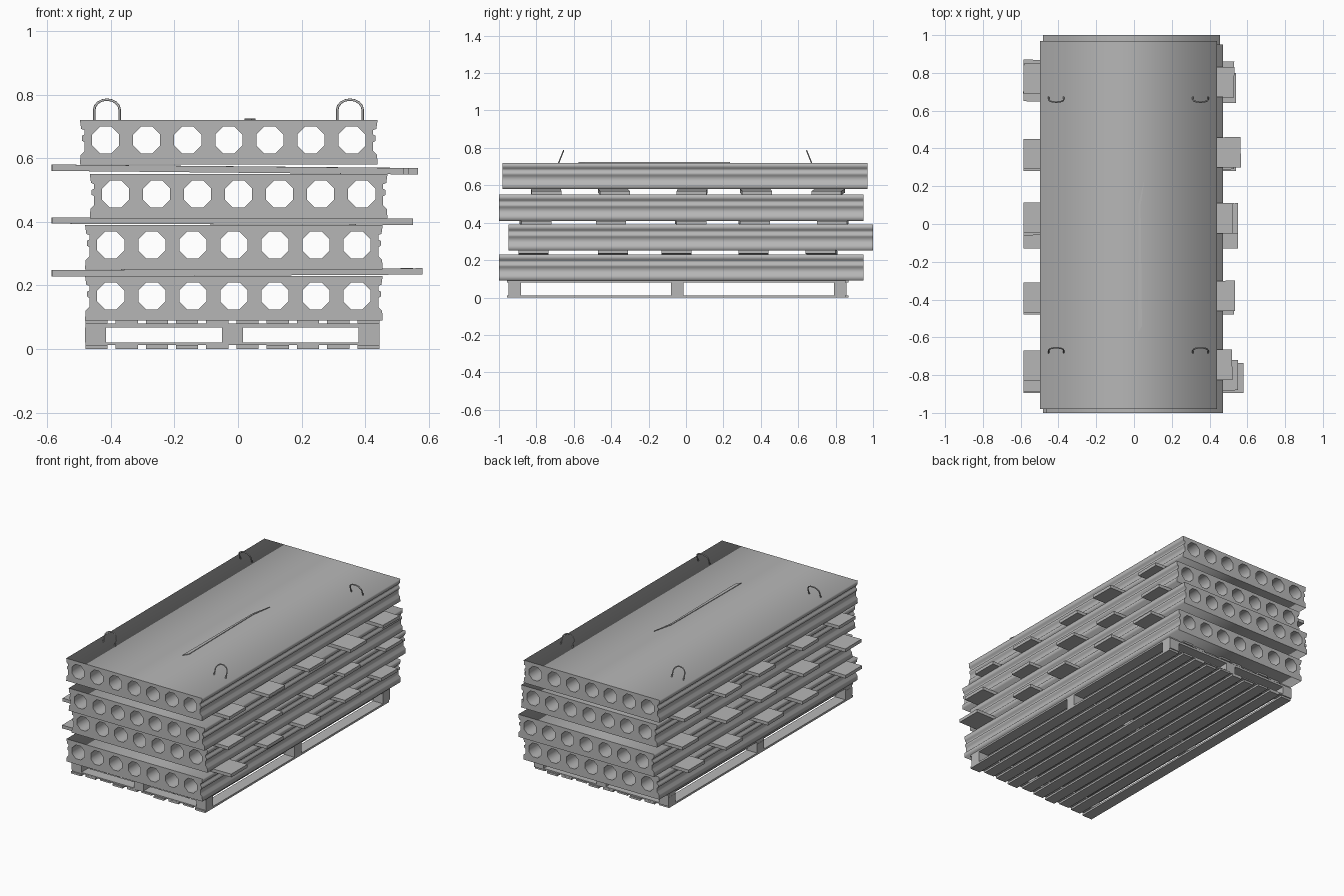
import bpy, bmesh, math
from mathutils import Matrix, Vector

cube = bpy.data.objects.get("Cube")
if cube:
    bpy.data.objects.remove(cube, do_unlink=True)

concrete = bpy.data.materials.new("plain_grey")
concrete.use_nodes = True
GREY = (0.47, 0.47, 0.47, 1)
concrete.diffuse_color = GREY
concrete.node_tree.nodes["Principled BSDF"].inputs["Base Color"].default_value = GREY


def add_object(name, mesh):
    obj = bpy.data.objects.new(name, mesh)
    mesh.materials.clear()
    mesh.materials.append(concrete)
    bpy.context.collection.objects.link(obj)
    return obj


def from_bmesh(name, bm):
    mesh = bpy.data.meshes.new(name)
    bm.to_mesh(mesh)
    bm.free()
    return add_object(name, mesh)


def curve_to_mesh(name, curve, matrix):
    temp = bpy.data.objects.new(name + "_curve", curve)
    bpy.context.collection.objects.link(temp)
    graph = bpy.context.evaluated_depsgraph_get()
    mesh = bpy.data.meshes.new_from_object(temp.evaluated_get(graph))
    mesh.transform(matrix)
    bpy.data.objects.remove(temp, do_unlink=True)
    return add_object(name, mesh)


def add_spline(curve, points, closed=True):
    spline = curve.splines.new("POLY")
    spline.points.add(len(points) - 1)
    for point, co in zip(spline.points, points):
        point.co = (*co, 0, 1) if len(co) == 2 else (*co, 1)
    spline.use_cyclic_u = closed


def box(bm, low, high):
    low, high = Vector(low), Vector(high)
    matrix = Matrix.Translation((low + high) / 2) @ Matrix.Diagonal((*(high - low), 1))
    bmesh.ops.create_cube(bm, size=1, matrix=matrix)


# Hollow slabs: grooved side profile with seven octagonal channels
SIDE = [(0.468, 0), (0.466, 0.03), (0.454, 0.042), (0.454, 0.07), (0.462, 0.075),
        (0.462, 0.09), (0.454, 0.094), (0.454, 0.108), (0.464, 0.112), (0.468, 0.14)]


def slab(name, x, y, z):
    curve = bpy.data.curves.new(name, "CURVE")
    curve.dimensions = "2D"
    curve.fill_mode = "BOTH"
    curve.extrude = 0.975
    add_spline(curve, SIDE + [(-px, pz) for px, pz in reversed(SIDE)])
    for i in range(-3, 4):
        angles = [(k + 0.5) * math.pi / 4 for k in range(8)]
        add_spline(curve, [(i * 0.129 + 0.046 * math.cos(a), 0.077 + 0.046 * math.sin(a))
                           for a in angles])
    place = Matrix.Translation((x, y, z)) @ Matrix.Rotation(math.pi / 2, 4, "X")
    curve_to_mesh(name, curve, place)


slab("slab_bottom", -0.013, -0.025, 0.09)
slab("slab_lower", -0.013, 0.025, 0.25)
slab("slab_upper", 0.002, -0.025, 0.41)
slab("slab_top", -0.029, -0.005, 0.58)


# Spacer planks: slightly crooked boards between the slabs
def plank(name, left, right, width=0.16, thick=0.02):
    left, right = Vector(left), Vector(right)
    run = right - left
    turn = run.to_track_quat("X", "Z").to_matrix().to_4x4()
    bm = bmesh.new()
    bmesh.ops.create_cube(bm, size=1, matrix=Matrix.Translation((left + right) / 2) @ turn
                          @ Matrix.Diagonal((run.length, width, thick, 1)))
    from_bmesh(name, bm)


# Each row: left height, right height, then (left y, right y, right end) per plank
ROWS = [
    (0.238, 0.244, [(-0.815, -0.815, 0.58), (-0.39, -0.39, 0.53), (-0.05, -0.05, 0.55),
                    (0.36, 0.36, 0.54), (0.73, 0.72, 0.54)]),
    (0.404, 0.400, [(-0.81, -0.80, 0.55), (-0.40, -0.40, 0.53), (0.02, 0.03, 0.55),
                    (0.36, 0.37, 0.53), (0.79, 0.78, 0.53)]),
    (0.570, 0.559, [(-0.75, -0.745, 0.52), (-0.39, -0.38, 0.535), (0.035, 0.03, 0.525),
                    (0.37, 0.38, 0.565), (0.77, 0.75, 0.53)]),
]
for r, (z_left, z_right, planks) in enumerate(ROWS):
    for i, (y_left, y_right, end) in enumerate(planks):
        plank(f"spacer_plank_{r + 1}_{i + 1}", (-0.585, y_left, z_left), (end, y_right, z_right))

# Pallet: long boards above and below, cross boards and nine blocks
X_BLOCKS = (-0.448, -0.018, 0.412)
Y_BLOCKS = (-0.915, -0.047, 0.825)
blocks, cross, boards = bmesh.new(), bmesh.new(), bmesh.new()
for y in Y_BLOCKS:
    for x in X_BLOCKS:
        box(blocks, (x - 0.033, y - 0.034, 0.02), (x + 0.033, y + 0.034, 0.067))
    for z, top in ((0.012, 0.02), (0.067, 0.08)):
        box(cross, (-0.48, y - 0.034, z), (0.445, y + 0.034, top))
for i in range(10):
    x = -0.445 + i * 0.095
    for z, top in ((0, 0.012), (0.08, 0.09)):
        wobble = 0.008 * (i % 3 - 1)
        box(boards, (x - 0.035, -0.95 + wobble, z), (x + 0.035, 0.86 + wobble, top))
from_bmesh("pallet_blocks", blocks)
from_bmesh("pallet_cross_boards", cross)
from_bmesh("pallet_long_boards", boards)

# Lifting loops: bent wire leaning towards the middle
for side, x in (("right", -0.412), ("left", 0.352)):
    for end, y, lean in (("front", -0.685, 0.03), ("back", 0.675, -0.03)):
        path = [(-0.04, 0.71)]
        path += [(-0.04 * math.cos(a), 0.752 + 0.032 * math.sin(a))
                 for a in [k * math.pi / 8 for k in range(9)]]
        path.append((0.04, 0.71))
        curve = bpy.data.curves.new("loop", "CURVE")
        curve.dimensions = "3D"
        curve.bevel_depth = 0.004
        curve.bevel_resolution = 1
        curve.use_fill_caps = True
        add_spline(curve, [(x + px, y + lean * (pz - 0.71) / 0.075, pz) for px, pz in path], False)
        loop = curve_to_mesh(f"lifting_loop_{end}_{side}", curve, Matrix())
        loop.data.shade_smooth()

# Crack: thin raised sliver along the top slab
bm = bmesh.new()
outline = [(0.02, -0.575), (0.042, -0.54), (0.035, 0.1), (0.055, 0.235), (0.025, 0.11)]
face = bm.faces.new([bm.verts.new((x, y, 0.719)) for x, y in outline])
raised = bmesh.ops.extrude_face_region(bm, geom=[face])["geom"]
bmesh.ops.translate(bm, vec=(0, 0, 0.005),
                    verts=[v for v in raised if isinstance(v, bmesh.types.BMVert)])
bmesh.ops.recalc_face_normals(bm, faces=bm.faces)
from_bmesh("surface_crack", bm)
